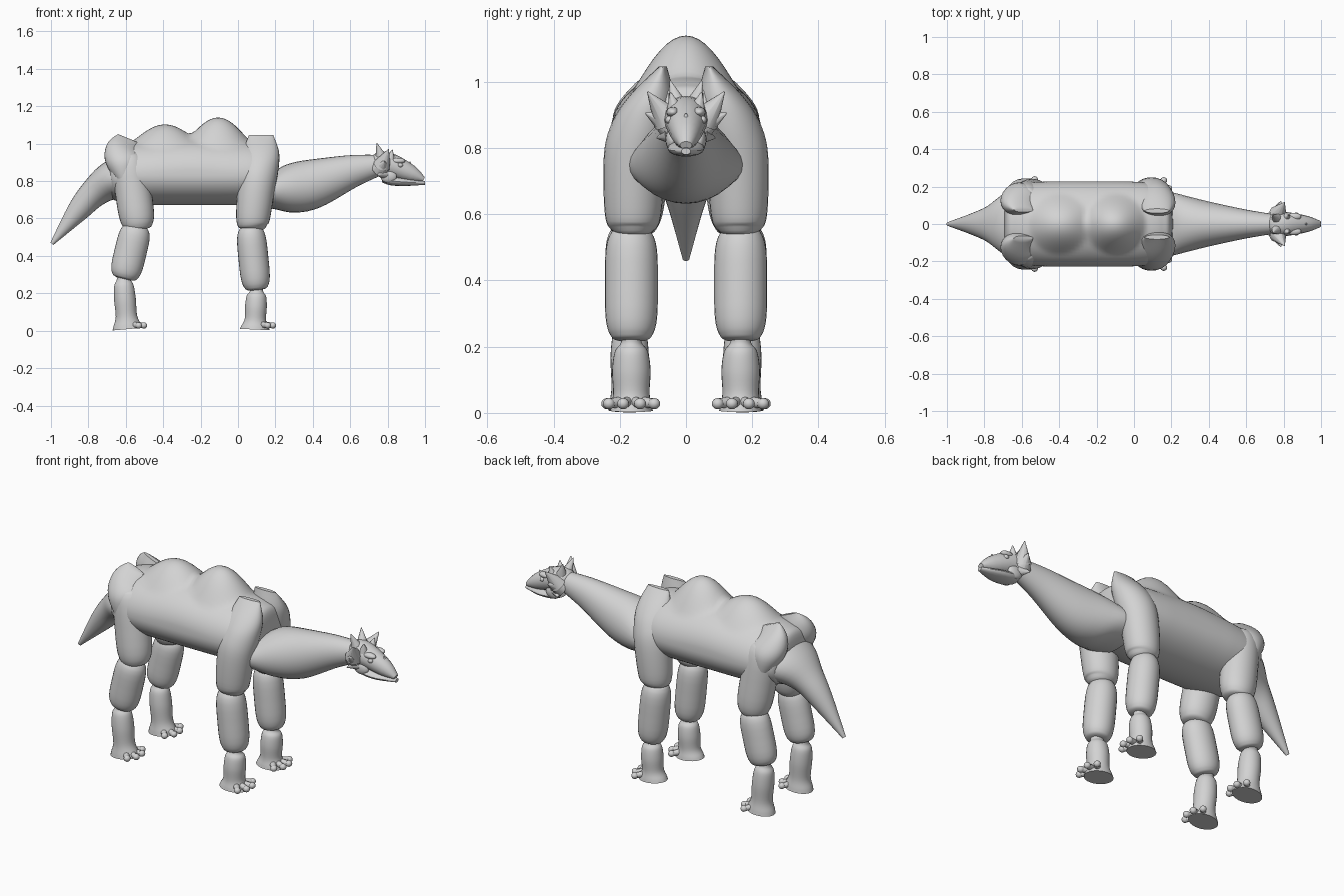
import bpy, bmesh, math
from mathutils import Vector

if "Cube" in bpy.data.objects:
    bpy.data.objects.remove(bpy.data.objects["Cube"])

grey = bpy.data.materials.new("light_grey")
grey.use_nodes = True
colour = (0.65, 0.65, 0.65, 1)
grey.diffuse_color = colour
grey.node_tree.nodes["Principled BSDF"].inputs["Base Color"].default_value = colour
parts = []


def finish(name, bm):
    bmesh.ops.recalc_face_normals(bm, faces=bm.faces[:])
    mesh = bpy.data.meshes.new(name)
    bm.to_mesh(mesh)
    bm.free()
    mesh.materials.append(grey)
    ob = bpy.data.objects.new(name, mesh)
    bpy.context.collection.objects.link(ob)
    parts.append(ob)
    return ob


def spline(rows, steps):
    """Catmull-Rom through rows of x, y, z, width, depth."""
    out = []
    for i in range(len(rows) - 1):
        a, b, c, d = (rows[max(i - 1, 0)], rows[i], rows[i + 1],
                      rows[min(i + 2, len(rows) - 1)])
        for k in range(steps):
            t = k / steps
            out.append([q + t / 2 * (r - p + t * (2 * p - 5 * q + 4 * r - s
                        + t * (3 * (q - r) + s - p)))
                        for p, q, r, s in zip(a, b, c, d)])
    return out + [list(rows[-1])]


def loft(name, rows, side=1, steps=5, segs=28, shape=None):
    """Skin of round rings square to the path in the side plane."""
    path = spline(rows, steps)
    bm = bmesh.new()
    rings = []
    for i, (x, y, z, w, d) in enumerate(path):
        p, q = path[max(i - 1, 0)], path[min(i + 1, len(path) - 1)]
        run = Vector((q[0] - p[0], 0, q[2] - p[2])).normalized()
        up = run.cross(Vector((0, 1, 0)))
        ring = []
        for k in range(segs):
            t = math.tau * k / segs
            co = Vector((x, y + max(w, .002) * math.cos(t), z))
            co += up * max(d, .002) * math.sin(t)
            if shape:
                co = shape(co)
            ring.append(bm.verts.new((co.x, co.y * side, co.z)))
        rings.append(ring)
    for a, b in zip(rings, rings[1:]):
        for k in range(segs):
            n = (k + 1) % segs
            bm.faces.new((a[k], a[n], b[n], b[k]))
    bm.faces.new(rings[0])
    bm.faces.new(rings[-1])
    return finish(name, bm)


def barrel(name, start, end, width, depth, power=4, **options):
    """Straight limb with softly rounded ends."""
    rows = []
    count = 12
    for k in range(count + 1):
        t = (1 - math.cos(math.pi * k / count)) / 2
        swell = (1 - abs(2 * t - 1) ** power) ** (1 / power)
        centre = Vector(start).lerp(Vector(end), t)
        rows.append((*centre, width * swell, depth * swell))
    return loft(name, rows, **options)


def foot(name, x, y, height, lean, side):
    """Narrow ankle, rounded hock and flared flat sole."""
    profile = ((1.1, .03, .035), (.98, .032, .035), (.86, .05, .052),
               (.6, .058, .058), (.28, .055, .057), (.1, .062, .074),
               (.03, .065, .08))
    loft(name, [(x + lean * f, y, height * f, w, d) for f, w, d in profile], side)


def spike(name, base, tip, radius, side=1, tip_radius=0.002):
    base, tip = Vector(base), Vector(tip)
    base.y *= side
    tip.y *= side
    bm = bmesh.new()
    bmesh.ops.create_cone(bm, cap_ends=True, segments=10, radius1=radius,
                          radius2=tip_radius, depth=(tip - base).length)
    ob = finish(name, bm)
    ob.location = (base + tip) / 2
    ob.rotation_euler = (tip - base).to_track_quat('Z', 'Y').to_euler()


def ball(name, centre, radii):
    bm = bmesh.new()
    bmesh.ops.create_uvsphere(bm, u_segments=14, v_segments=8, radius=1)
    ob = finish(name, bm)
    ob.location, ob.scale = centre, radii


# Barrel torso with two rounded humps raised along the back
def humps(co):
    if co.z > .83:
        co.z += .015 * math.exp(-((co.x + .25) / .2) ** 2)
        for x, height in ((-.4, .075), (-.1, .112)):
            r = ((co.x - x) / .17) ** 2 + (co.y / .165) ** 2
            co.z += height * max(0, 1 - r) ** 1.4
    else:
        co.z = .83 + (co.z - .83) * .84
    return co


barrel("torso", (-.7, 0, .83), (.21, 0, .83), .228, .189, power=5,
       steps=6, segs=72, shape=humps)

# Neck and tail
loft("neck", [(.1, 0, .75, .18, .08), (.19, 0, .75, .172, .1),
              (.28, 0, .76, .15, .13), (.4, 0, .785, .12, .132),
              (.6, 0, .85, .077, .09), (.75, 0, .885, .052, .057)])
loft("tail", [(-.55, 0, .83, .2, .13), (-.67, 0, .805, .175, .105),
              (-.77, 0, .735, .1, .078), (-.86, 0, .635, .058, .058),
              (-.995, 0, .465, .01, .01)])

# Legs, mirrored to both sides
for side, label in ((1, "left"), (-1, "right")):
    loft(f"{label}_front_shoulder",
         [(.08, .16, .53, .025, .03), (.08, .16, .55, .062, .068),
          (.08, .16, .6, .085, .09), (.1, .155, .78, .093, .1),
          (.118, .132, .88, .09, .1), (.123, .103, .96, .066, .096),
          (.123, .07, 1.046, .012, .065)], side)
    barrel(f"{label}_front_shin", (.065, .165, .56), (.1, .165, .215),
           .08, .08, side=side)
    foot(f"{label}_front_foot", .09, .165, .215, .01, side)
    loft(f"{label}_rear_hip",
         [(-.605, .16, .8, .055, .04), (-.615, .135, .9, .085, .092),
          (-.612, .11, .97, .066, .094), (-.59, .075, 1.03, .012, .055)], side)
    barrel(f"{label}_rear_thigh", (-.59, .13, .95), (-.53, .16, .535),
           .09, .097, side=side)
    barrel(f"{label}_rear_shin", (-.54, .17, .565), (-.61, .17, .275),
           .074, .086, side=side)
    foot(f"{label}_rear_foot", -.59, .17, .28, -.024, side)

    # Jointed toes fanned around the front of each foot
    for end, x, y in (("front", .1, .165), ("rear", -.59, .17)):
        for n in range(4):
            a = math.radians(33 * n - 50)
            way = Vector((math.cos(a), math.sin(a), 0))
            knuckle = Vector((x, y, .034)) + way * .03
            tip = Vector((x, y, .028)) + way * .09
            spike(f"{label}_{end}_toe_{n}", knuckle, tip, .018, side, .014)
            ball(f"{label}_{end}_toe_tip_{n}", (tip.x, tip.y * side, tip.z),
                 (.018, .018, .017))

    # Horns, cheek spikes, brows and eyes
    for name, base, tip, r in (
            ("ear_horn", (.77, .055, .885), (.805, .116, .97), .048),
            ("ear_flare", (.765, .045, .87), (.785, .122, .905), .05),
            ("crown_horn", (.765, .025, .925), (.742, .048, 1.003), .032),
            ("brow_horn", (.815, .035, .92), (.825, .047, .968), .024),
            ("cheek_spike", (.78, .045, .84), (.745, .088, .83), .03)):
        spike(f"{label}_{name}", base, tip, r, side)
    ball(f"{label}_brow", (.855, .04 * side, .908), (.04, .02, .016))
    ball(f"{label}_eye", (.868, .05 * side, .885), (.014, .012, .012))
    ball(f"{label}_jaw_muscle", (.805, .042 * side, .825), (.045, .02, .035))

# Skull, beaked snout and lower jaw
loft("skull", [(.725, 0, .89, .04, .045), (.755, 0, .892, .066, .065),
               (.82, 0, .882, .064, .064), (.93, 0, .838, .042, .044),
               (.993, 0, .808, .018, .013)], segs=16, steps=3)
loft("lower_jaw", [(.775, 0, .815, .045, .022), (.82, 0, .802, .055, .025),
                   (.9, 0, .794, .05, .02), (1.0, 0, .79, .014, .01)],
     segs=16, steps=3)
spike("nose_horn", (.915, 0, .87), (.92, 0, .905), .02)

# Smooth shading with sharp edges kept
bpy.ops.object.select_all(action='DESELECT')
for ob in parts:
    ob.select_set(True)
bpy.context.view_layer.objects.active = parts[0]
bpy.ops.object.shade_smooth_by_angle(angle=math.radians(40))
